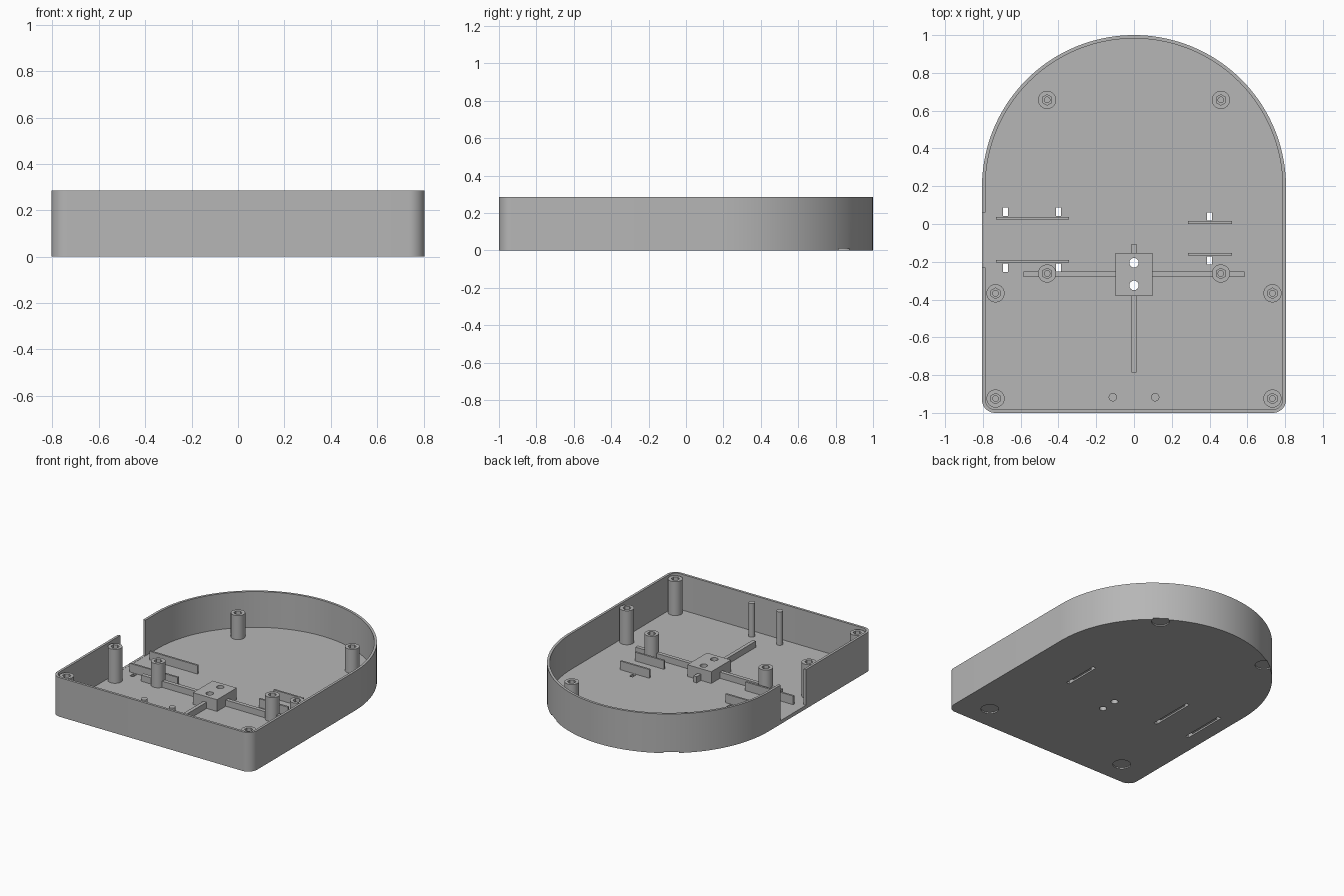
import bpy, bmesh
from math import pi, cos, sin, radians

cube = bpy.data.objects.get("Cube")
if cube:
    bpy.data.objects.remove(cube, do_unlink=True)

HALF_W, HEIGHT, FLOOR, WALL = 0.805, 0.285, 0.025, 0.018
SINK = FLOOR - 0.005          # parts are rooted slightly into the floor

grey = bpy.data.materials.new("plain grey")
grey.use_nodes = True
grey.diffuse_color = (0.47, 0.47, 0.47, 1)
grey.node_tree.nodes["Principled BSDF"].inputs["Base Color"].default_value = grey.diffuse_color


def finish(name, bm):
    bmesh.ops.recalc_face_normals(bm, faces=bm.faces)
    mesh = bpy.data.meshes.new(name)
    bm.to_mesh(mesh)
    bm.free()
    mesh.materials.append(grey)
    obj = bpy.data.objects.new(name, mesh)
    bpy.context.collection.objects.link(obj)
    return obj


def box(name, x0, x1, y0, y1, z0, z1):
    bm = bmesh.new()
    bmesh.ops.create_cube(bm, size=1)
    for v in bm.verts:
        v.co = (x1 if v.co.x > 0 else x0, y1 if v.co.y > 0 else y0, z1 if v.co.z > 0 else z0)
    return finish(name, bm)


def cylinder(name, x, y, r, z0, z1, sides=32):
    bm = bmesh.new()
    bmesh.ops.create_cone(bm, cap_ends=True, segments=sides, radius1=r, radius2=r, depth=z1 - z0)
    bmesh.ops.translate(bm, verts=bm.verts, vec=(x, y, (z0 + z1) / 2))
    return finish(name, bm)


def cut(target, *cutters):
    for c in cutters:
        mod = target.modifiers.new("cut", 'BOOLEAN')
        mod.operation, mod.solver, mod.object = 'DIFFERENCE', 'EXACT', c
    deps = bpy.context.evaluated_depsgraph_get()
    deps.update()
    mesh = bpy.data.meshes.new_from_object(target.evaluated_get(deps))
    target.modifiers.clear()
    target.data = mesh
    for c in cutters:
        bpy.data.objects.remove(c, do_unlink=True)


def outline(inset):
    """Arch-shaped plan: half-round back, rounded front corners."""
    def arc(cx, cy, r, a0, a1, n):
        angles = [radians(a0 + (a1 - a0) * i / n) for i in range(n + 1)]
        return [(cx + r * cos(a), cy + r * sin(a)) for a in angles]
    r = 0.07
    c = HALF_W - r
    return (arc(0, 1 - HALF_W, HALF_W - inset, 0, 180, 72)
            + arc(-c, r - 1, r - inset, 180, 270, 10)
            + arc(c, r - 1, r - inset, 270, 360, 10))


# Tray shell: floor, outer wall, rim and inner wall
bm = bmesh.new()
loops = [[bm.verts.new((x, y, z)) for x, y in outline(inset)]
         for inset, z in ((0, 0), (0, HEIGHT), (WALL, HEIGHT), (WALL, FLOOR))]
for a, b in zip(loops, loops[1:]):
    for i in range(len(a)):
        j = (i + 1) % len(a)
        bm.faces.new((a[i], a[j], b[j], b[i]))
bm.faces.new(loops[0])
bm.faces.new(loops[-1])
tray = finish("tray", bm)

# Side opening, and recesses for feet underneath
cutters = [box("notch", -0.9, -0.775, -0.23, 0.06, FLOOR + 0.001, 0.4)]
for x, y in ((0.58, -0.82), (0.455, 0.82)):
    for s in (-1, 1):
        cutters.append(cylinder("foot_recess", s * x, y, 0.06, -0.1, 0.009))

# Strap channels under the floor, open at both ends
for x, y0, y1 in ((-0.68, -0.253, 0.087), (-0.40, -0.253, 0.087), (0.40, -0.215, 0.062)):
    a, b = x - 0.013, x + 0.013
    cutters.append(box("channel", a, b, y0, y1, -0.1, 0.012))
    cutters.append(box("channel_end", a, b, y0, y0 + 0.044, -0.1, 0.1))
    cutters.append(box("channel_end", a, b, y1 - 0.044, y1, -0.1, 0.1))

# Centre block with two through holes
block = box("center_block", -0.097, 0.097, -0.38, -0.153, SINK, 0.11)


def block_holes():
    return [cylinder("hole", 0, y, 0.025, -0.1, 0.3) for y in (-0.205, -0.325)]


cut(block, *block_holes())
cut(tray, *cutters, *block_holes())
parts = [tray, block]

# Ribs radiating from the block
for name, x0, x1, y0, y1 in (("left_rib", 0.09, 0.585, -0.28, -0.252),
                             ("right_rib", -0.585, -0.09, -0.28, -0.252),
                             ("front_rib", -0.013, 0.013, -0.785, -0.375),
                             ("back_rib", -0.013, 0.013, -0.158, -0.105)):
    parts.append(box(name, x0, x1, y0, y1, SINK, 0.07))

# Screw posts with a hexagonal pocket and a pilot hole
for name, x, y, top in (("front_post", 0.733, -0.924, 0.272), ("side_post", 0.733, -0.367, 0.272),
                        ("middle_post", 0.46, -0.262, 0.20), ("back_post", 0.46, 0.657, 0.20)):
    for side, s in (("left", 1), ("right", -1)):
        post = cylinder(f"{side}_{name}", s * x, y, 0.048, SINK, top)
        cut(post, cylinder("pocket", s * x, y, 0.028, top - 0.03, top + 0.1, 6),
            cylinder("pilot", s * x, y, 0.015, top - 0.12, top + 0.1, 20))
        parts.append(post)

# Thin pins by the front wall
for side, s in (("left", 1), ("right", -1)):
    parts.append(cylinder(f"{side}_pin", s * 0.112, -0.917, 0.022, SINK, 0.268))

# Holding rails beside the strap channels
for name, x0, x1, y in (("right_back_rail", -0.73, -0.343, 0.031),
                        ("right_front_rail", -0.73, -0.343, -0.198),
                        ("left_back_rail", 0.285, 0.52, 0.008),
                        ("left_front_rail", 0.285, 0.52, -0.161)):
    parts.append(box(name, x0, x1, y - 0.007, y + 0.007, SINK, 0.088))

# Smooth the rounded walls, keep edges crisp
bpy.ops.object.select_all(action='DESELECT')
for p in parts:
    p.select_set(True)
bpy.context.view_layer.objects.active = tray
bpy.ops.object.shade_smooth_by_angle(angle=radians(30))
